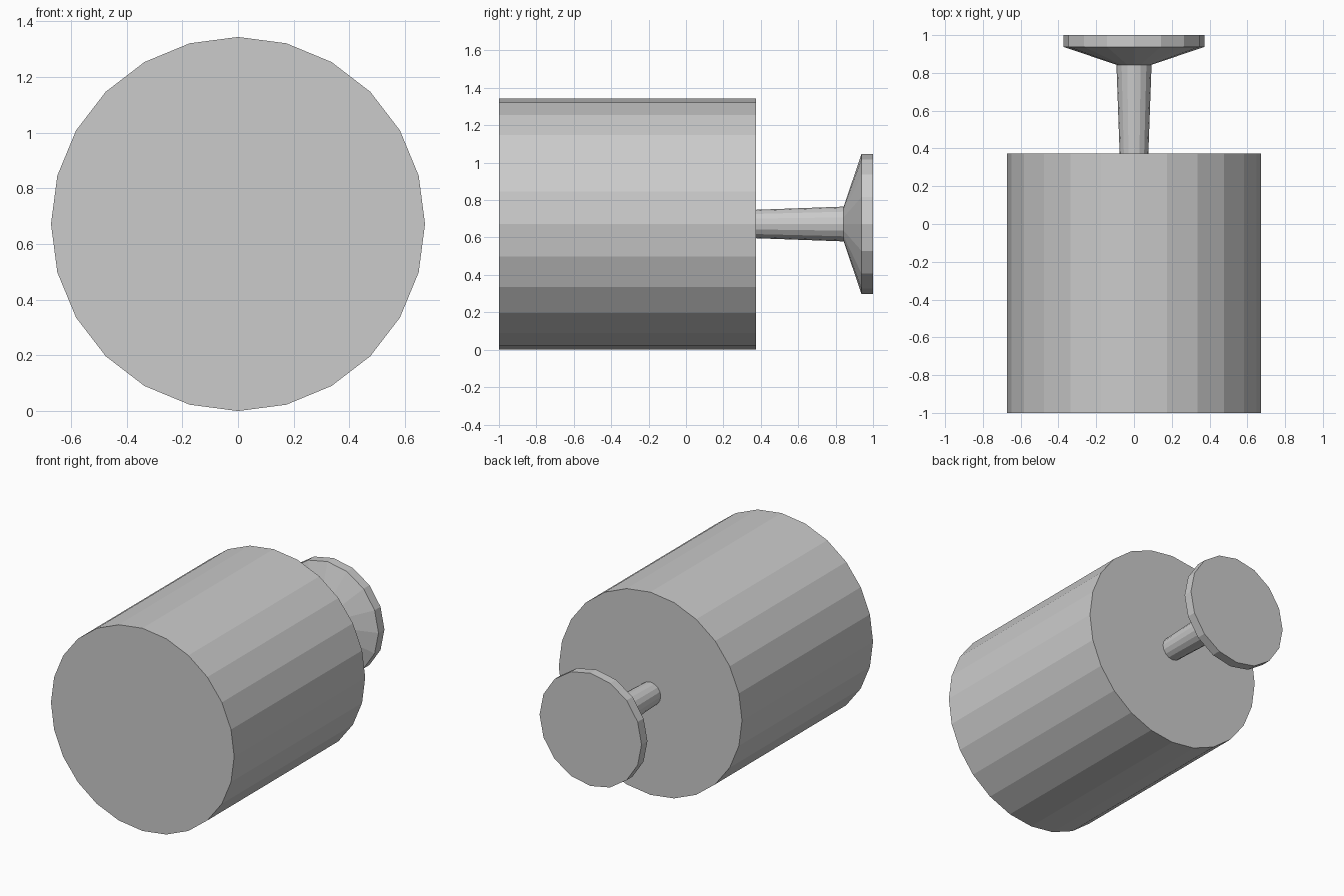
import bpy, bmesh, math

if "Cube" in bpy.data.objects:
    bpy.data.objects.remove(bpy.data.objects["Cube"])

CENTRE_Z = 0.672

grey = bpy.data.materials.new("plain grey")
grey.diffuse_color = (0.6, 0.6, 0.6, 1)
grey.use_nodes = True
grey.node_tree.nodes["Principled BSDF"].inputs["Base Color"].default_value = grey.diffuse_color


def lathe(name, profile, sides):
    """Capped solid of revolution about the y axis; profile is (y, radius)."""
    bm = bmesh.new()
    rings = []
    for y, r in profile:
        ring = []
        for i in range(sides):
            a = 2 * math.pi * i / sides
            ring.append(bm.verts.new((r * math.cos(a), y, CENTRE_Z + r * math.sin(a))))
        rings.append(ring)
    for a, b in zip(rings, rings[1:]):
        for i in range(sides):
            j = (i + 1) % sides
            bm.faces.new((a[i], a[j], b[j], b[i]))
    bm.faces.new(rings[0])
    bm.faces.new(rings[-1])
    bmesh.ops.recalc_face_normals(bm, faces=bm.faces)
    mesh = bpy.data.meshes.new(name)
    bm.to_mesh(mesh)
    bm.free()
    mesh.materials.append(grey)
    obj = bpy.data.objects.new(name, mesh)
    bpy.context.collection.objects.link(obj)


# Large drum
lathe("drum", [(-1.0, 0.672), (0.373, 0.672)], 24)

# Tapered stem flaring into a round knob
lathe("stem_and_knob", [(0.373, 0.076), (0.843, 0.093), (0.938, 0.374), (1.0, 0.374)], 16)
